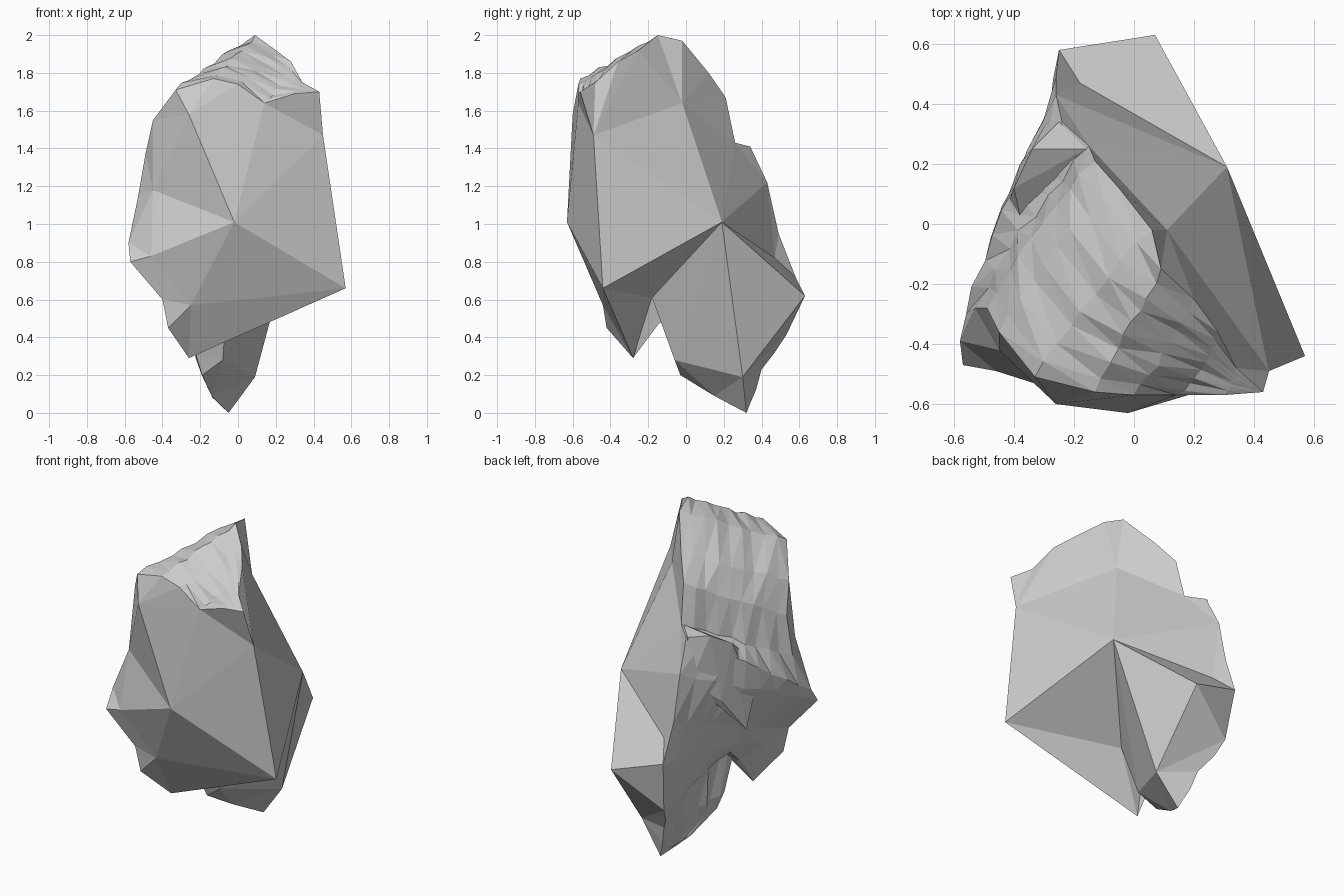
import bpy, bmesh, random
from mathutils import Vector

if "Cube" in bpy.data.objects:
    bpy.data.objects.remove(bpy.data.objects["Cube"])

random.seed(4)

# Two rim chains running from the upper right corner down to the lowest tip
front = [(.43, -.56, 1.70), (.30, -.57, 1.69), (.14, -.57, 1.64), (0, -.57, 1.74),
         (-.13, -.56, 1.77), (-.33, -.51, 1.71), (-.45, -.36, 1.55), (-.49, -.28, 1.37),
         (-.53, -.28, 1.14), (-.58, -.39, .90), (-.57, -.47, .80), (-.40, -.43, .60),
         (-.37, -.42, .45), (-.26, -.28, .29), (-.23, -.18, .62), (-.22, -.06, .30),
         (-.19, -.03, .20), (-.14, .15, .09), (-.05, .32, 0)]
back = [(.43, -.56, 1.70), (.34, -.48, 1.75), (.28, -.36, 1.86), (.20, -.25, 1.92),
        (.09, -.15, 2.0), (.06, -.02, 1.97), (-.05, .12, 1.80), (-.13, .21, 1.67),
        (-.15, .26, 1.43), (-.24, .34, 1.41), (-.26, .43, 1.22), (-.26, .49, .95),
        (-.25, .58, .72), (-.22, .53, .41), (-.19, .47, .32), (-.13, .40, .23),
        (-.10, .37, .12), (-.07, .34, .05), (-.05, .32, 0)]
bulge = [0, -.01, -.02, -.01, 0, .02, .03, .02, .02, .05, .05, .02, -.01, -.01, 0, .02, .02, .01, 0]
# Undercut behind the front lobe: rows are lifted just inside the rim
lift = {12: Vector((0, .05, .12)), 13: Vector((-.03, .08, .32))}

# Corner points of the large cleaved facets
corner = dict(A=(-.02, -.63, 1.01), B=(.57, -.44, .66), C=(.31, .19, 1.01),
              D=(.07, .63, .62), H=(.09, .30, .19), K1=(-.26, -.60, 1.58),
              K2=(-.45, -.42, 1.18), K3=(-.46, -.49, .83), K4=(-.25, -.44, .57),
              S=(.45, -.49, 1.47), T=(.11, -.02, 1.64), N=(-.06, -.18, .61),
              M=(-.08, -.06, .28), Q=(-.18, .47, .82))

# Facets grouped by side: front, left edge, underside, upper right, lower right
front_facets = ["A B S", "A S f2", "A f2 K1", "f2 f3 f4 f5 K1", "A K1 K2", "A K2 K3",
                "A K3 K4", "A K4 B", "f2 S f0 f1"]
left_facets = ["K1 f5 f6", "K1 f6 K2", "K2 f6 f7", "K2 f7 f8", "K2 f8 f9", "K2 f9 K3",
               "K3 f9 f10", "K3 f10 f11", "K3 f11 K4", "K4 f11 f12", "K4 f12 f13"]
under_facets = ["B K4 f13", "B f13 N", "N f13 f14", "N f14 f15 M", "M f15 f16 f17 H",
                "H f17 f18", "C B N", "C N M", "C M H", "C H D"]
upper_facets = ["C S B", "C T S", "S b1 f0", "S T b3 b2 b1", "T b4 b3", "T b5 b4",
                "T b6 b5", "T b8 b7 b6", "C b8 T", "C b10 b9 b8"]
lower_facets = ["C Q b10", "Q b12 b11 b10", "C D Q", "Q D b12", "D b13 b12",
                "D H b13", "H b15 b14 b13", "H f18 b17 b16 b15"]


def finish(bm, name):
    bmesh.ops.recalc_face_normals(bm, faces=bm.faces)
    me = bpy.data.meshes.new(name)
    bm.to_mesh(me)
    bm.free()
    ob = bpy.data.objects.new(name, me)
    bpy.context.collection.objects.link(ob)
    return ob


# Rock body: cleaved facets plus a weathered side lofted between the rims
bm = bmesh.new()
V = {k: bm.verts.new(p) for k, p in corner.items()}
cols, last = 9, len(front) - 1
out = Vector((-.82, .5, .2))
rows = []
for i, (p, q) in enumerate(zip(front, back)):
    p, q = Vector(p), Vector(q)
    a = V["f%d" % i] = bm.verts.new(p)
    if i in (0, last):
        V["b%d" % i] = a
        rows.append([a] * (cols + 1))
        continue
    b = V["b%d" % i] = bm.verts.new(q)
    row = [a]
    for j in range(1, cols):
        t = j / cols
        noise = Vector([random.uniform(-1, 1) for _ in range(3)]) * min(.01, (p - q).length * .02)
        up = lift.get(i, Vector()) * min(1, t * 5) * (1 - t)
        row.append(bm.verts.new(p.lerp(q, t) + out * bulge[i] * 4 * t * (1 - t) + noise + up))
    rows.append(row + [b])

for r, s in zip(rows, rows[1:]):
    for j in range(cols):
        quad = list(dict.fromkeys((r[j], r[j + 1], s[j + 1], s[j])))
        bm.faces.new(quad)
for group in (front_facets, left_facets, under_facets, upper_facets, lower_facets):
    for f in group:
        bm.faces.new([V[k] for k in f.split()])
bmesh.ops.triangulate(bm, faces=bm.faces)
finish(bm, "rock_body")

# Flat-faced ledge on the weathered side
bm = bmesh.new()
for p in [(-.34, .25, 1.41), (-.25, .34, 1.41), (-.16, .25, 1.43), (-.40, .12, 1.33),
          (-.37, -.02, 1.22), (-.45, -.02, .97), (-.44, .04, .78), (-.38, .20, 1.0),
          (-.28, .36, 1.15), (-.28, .05, 1.10)]:
    bm.verts.new(p)
bmesh.ops.convex_hull(bm, input=bm.verts)
finish(bm, "rock_ledge")
